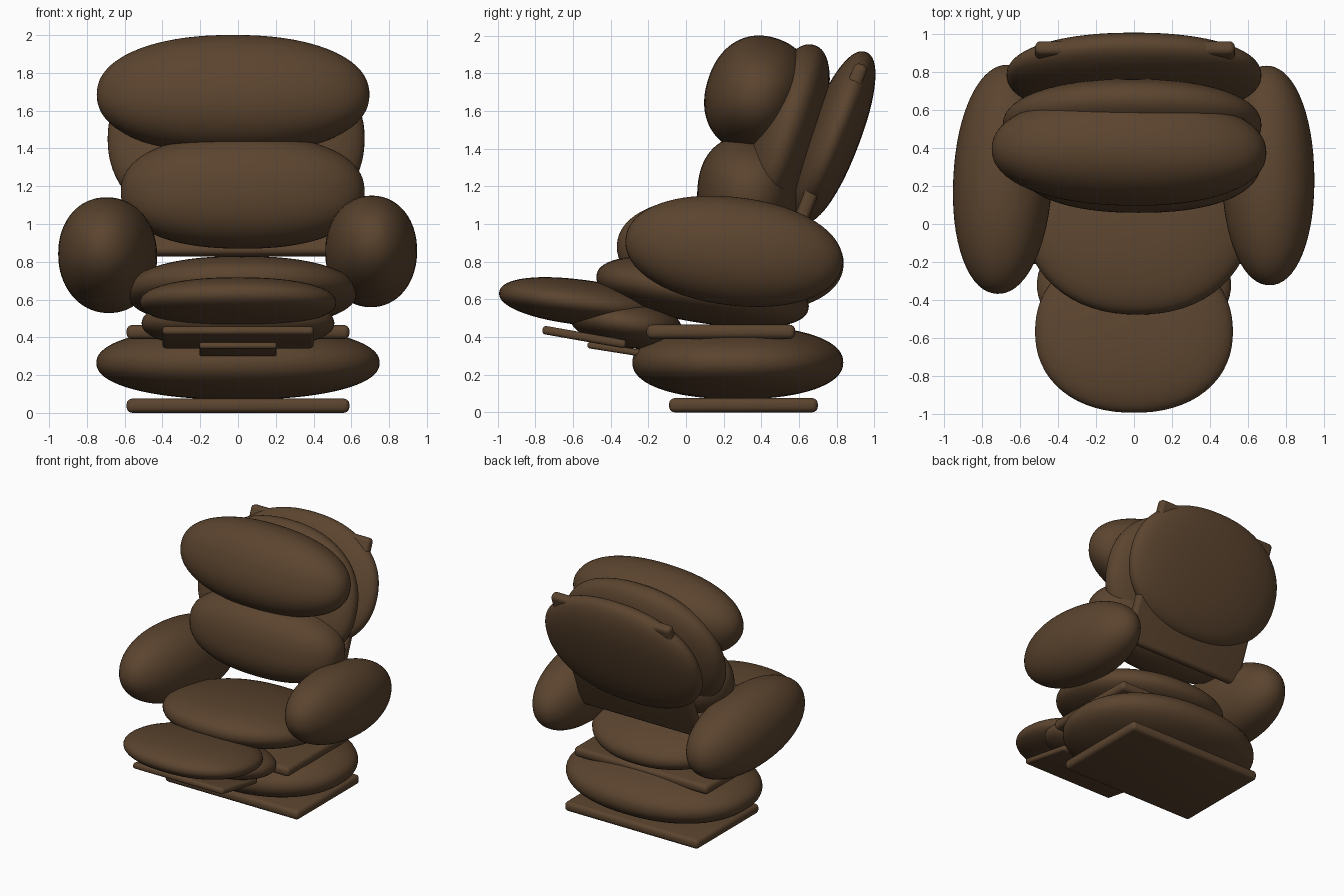
import bpy, bmesh
from math import radians

if "Cube" in bpy.data.objects:
    bpy.data.objects.remove(bpy.data.objects["Cube"])

brown = bpy.data.materials.new("brown leather")
brown.diffuse_color = (0.105, 0.058, 0.028, 1)
brown.use_nodes = True
brown.node_tree.nodes["Principled BSDF"].inputs["Base Color"].default_value = brown.diffuse_color


def finish(name, bm, loc, rot):
    me = bpy.data.meshes.new(name)
    bm.to_mesh(me)
    bm.free()
    ob = bpy.data.objects.new(name, me)
    bpy.context.collection.objects.link(ob)
    ob.location = loc
    ob.rotation_euler = [radians(a) for a in rot]
    me.materials.append(brown)
    for p in me.polygons:
        p.use_smooth = True
    return ob


def cushion(name, loc, half, tilt=0, yaw=0, power=2.2):
    """Padded ellipsoid; power above 2 makes it boxier."""
    bm = bmesh.new()
    bmesh.ops.create_uvsphere(bm, u_segments=64, v_segments=40, radius=1)
    for v in bm.verts:
        n = sum(abs(c) ** power for c in v.co) ** (1 / power)
        v.co = [c / n * h for c, h in zip(v.co, half)]
    return finish(name, bm, loc, (-tilt, 0, yaw))


def board(name, loc, size, tilt=0, bevel=0.03):
    """Flat board with rounded edges."""
    bm = bmesh.new()
    bmesh.ops.create_cube(bm, size=1)
    for v in bm.verts:
        v.co = [c * s for c, s in zip(v.co, size)]
    bmesh.ops.bevel(bm, geom=bm.edges[:], offset=bevel, segments=4,
                    profile=0.5, affect='EDGES')
    return finish(name, bm, loc, (-tilt, 0, 0))


# base and seat
board("base_board", (0, 0.305, 0.038), (1.18, 0.79, 0.075))
cushion("base_cushion", (0, 0.275, 0.265), (0.75, 0.56, 0.195))
board("seat_board", (0, 0.185, 0.428), (1.18, 0.79, 0.075))
cushion("seat_cushion", (0.02, 0.088, 0.64), (0.61, 0.57, 0.165), 9)

# footrest
cushion("footrest_cushion", (0, -0.565, 0.585), (0.52, 0.43, 0.12), 7)
cushion("footrest_inner_cushion", (0, -0.32, 0.475), (0.51, 0.30, 0.13), 9)
board("footrest_board", (0, -0.54, 0.40), (0.80, 0.45, 0.045), 10, 0.018)
board("footrest_lower_board", (0, -0.36, 0.333), (0.41, 0.33, 0.035), 9, 0.014)

# armrests
cushion("left_armrest", (-0.69, 0.235, 0.835), (0.26, 0.605, 0.30), 6, -3, 2.1)
cushion("right_armrest", (0.705, 0.255, 0.855), (0.243, 0.58, 0.287), 7, 1, 2.1)

# backrest
cushion("lumbar_cushion", (0.025, 0.335, 1.17), (0.645, 0.275, 0.30), 4, 0, 2.3)
cushion("head_cushion", (-0.026, 0.385, 1.685), (0.722, 0.28, 0.315), 18, -1)
cushion("back_cushion", (-0.01, 0.52, 1.45), (0.68, 0.18, 0.525), 18)
cushion("rear_back_cushion", (0, 0.782, 1.46), (0.67, 0.14, 0.485), 21)
board("back_board", (0.005, 0.735, 1.34), (1.05, 0.075, 1.09), 21.5)
